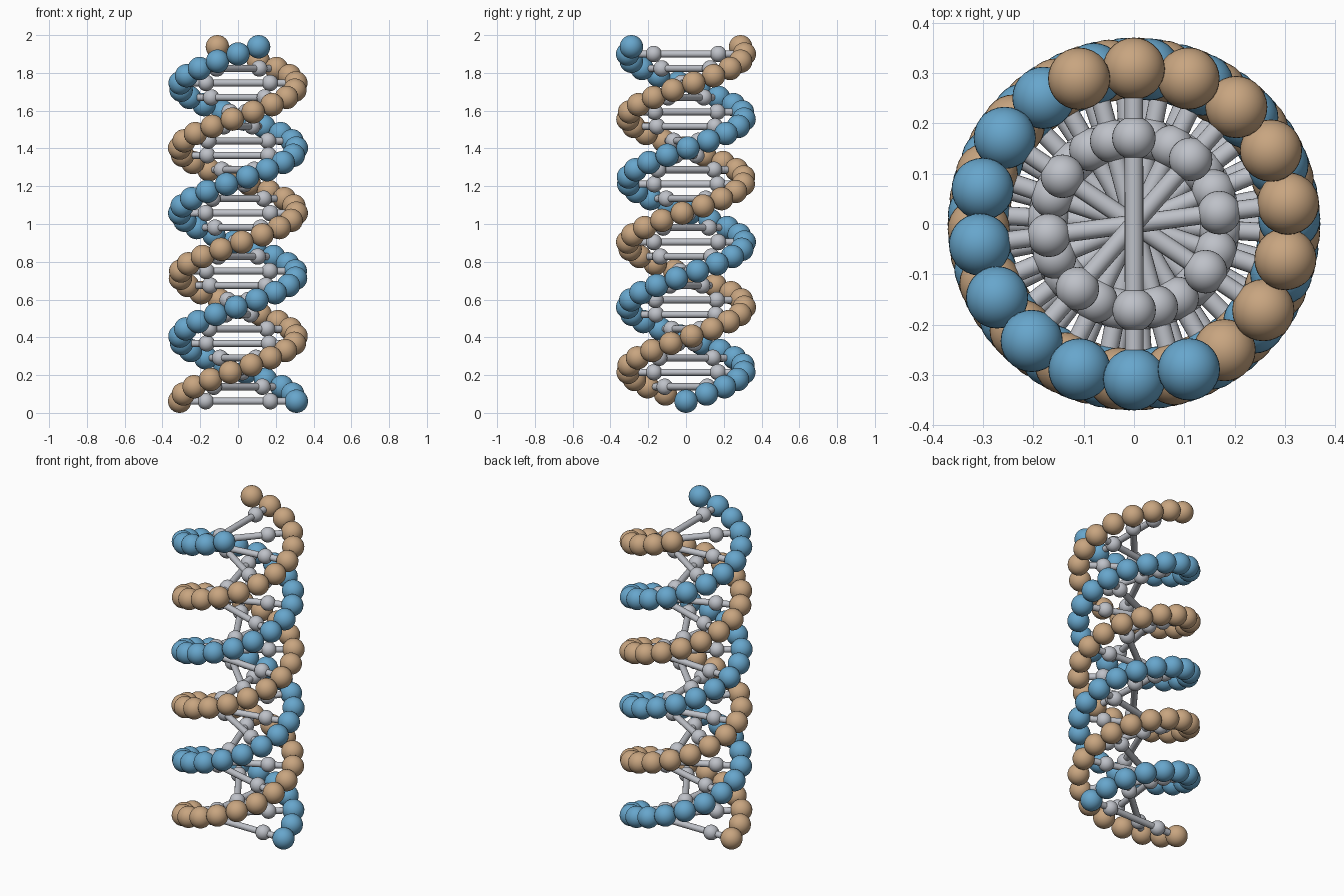
import bpy, bmesh, math
from mathutils import Matrix, Vector

cube = bpy.data.objects.get("Cube")
if cube:
    bpy.data.objects.remove(cube, do_unlink=True)

COUNT = 50            # beads per strand
TURN = 0.36           # radians between beads
BEAD = 0.0618         # bead radius
RADIUS = 5 * BEAD     # helix radius
RISE = (2 - 2 * BEAD) / (COUNT - 1)
KNOB = 0.7 * BEAD     # small ball radius
KNOB_AT = 0.171       # distance of small balls from the axis
ROD = 0.3 * BEAD


def material(name, rgb):
    mat = bpy.data.materials.new(name)
    mat.use_nodes = True
    colour = (*rgb, 1)
    mat.diffuse_color = colour
    mat.node_tree.nodes["Principled BSDF"].inputs["Base Color"].default_value = colour
    return mat


def helix_point(i, radius, phase=0.0):
    a = i * TURN + phase
    return Vector((radius * math.cos(a), radius * math.sin(a), BEAD + i * RISE))


def add_ball(bm, centre, radius):
    bmesh.ops.create_uvsphere(bm, u_segments=28, v_segments=18, radius=radius,
                              matrix=Matrix.Translation(centre))


def add_rod(bm, a, b, radius):
    axis = b - a
    turn = axis.to_track_quat('Z', 'Y').to_matrix().to_4x4()
    bmesh.ops.create_cone(bm, cap_ends=True, segments=20, radius1=radius,
                          radius2=radius, depth=axis.length,
                          matrix=Matrix.Translation((a + b) / 2) @ turn)


def finish(name, bm, mat):
    mesh = bpy.data.meshes.new(name)
    bm.to_mesh(mesh)
    bm.free()
    mesh.materials.append(mat)
    for face in mesh.polygons:
        face.use_smooth = len(face.vertices) <= 4
    obj = bpy.data.objects.new(name, mesh)
    bpy.context.collection.objects.link(obj)


blue = material("blue", (0.136, 0.381, 0.604))
tan = material("tan", (0.578, 0.376, 0.216))
grey = material("light grey", (0.515, 0.533, 0.578))

# Two opposite strands of beads
for name, mat, phase in (("blue_strand", blue, 0), ("tan_strand", tan, math.pi)):
    bm = bmesh.new()
    for i in range(COUNT):
        add_ball(bm, helix_point(i, RADIUS, phase), BEAD)
    finish(name, bm, mat)

# Rungs at every second bead pair, and the small balls on them
rods, knobs = bmesh.new(), bmesh.new()
for i in range(0, COUNT, 2):
    add_rod(rods, helix_point(i, RADIUS), helix_point(i, RADIUS, math.pi), ROD)
    for phase in (0, math.pi):
        add_ball(knobs, helix_point(i, KNOB_AT, phase), KNOB)
finish("rung_rods", rods, grey)
finish("rung_balls", knobs, grey)
